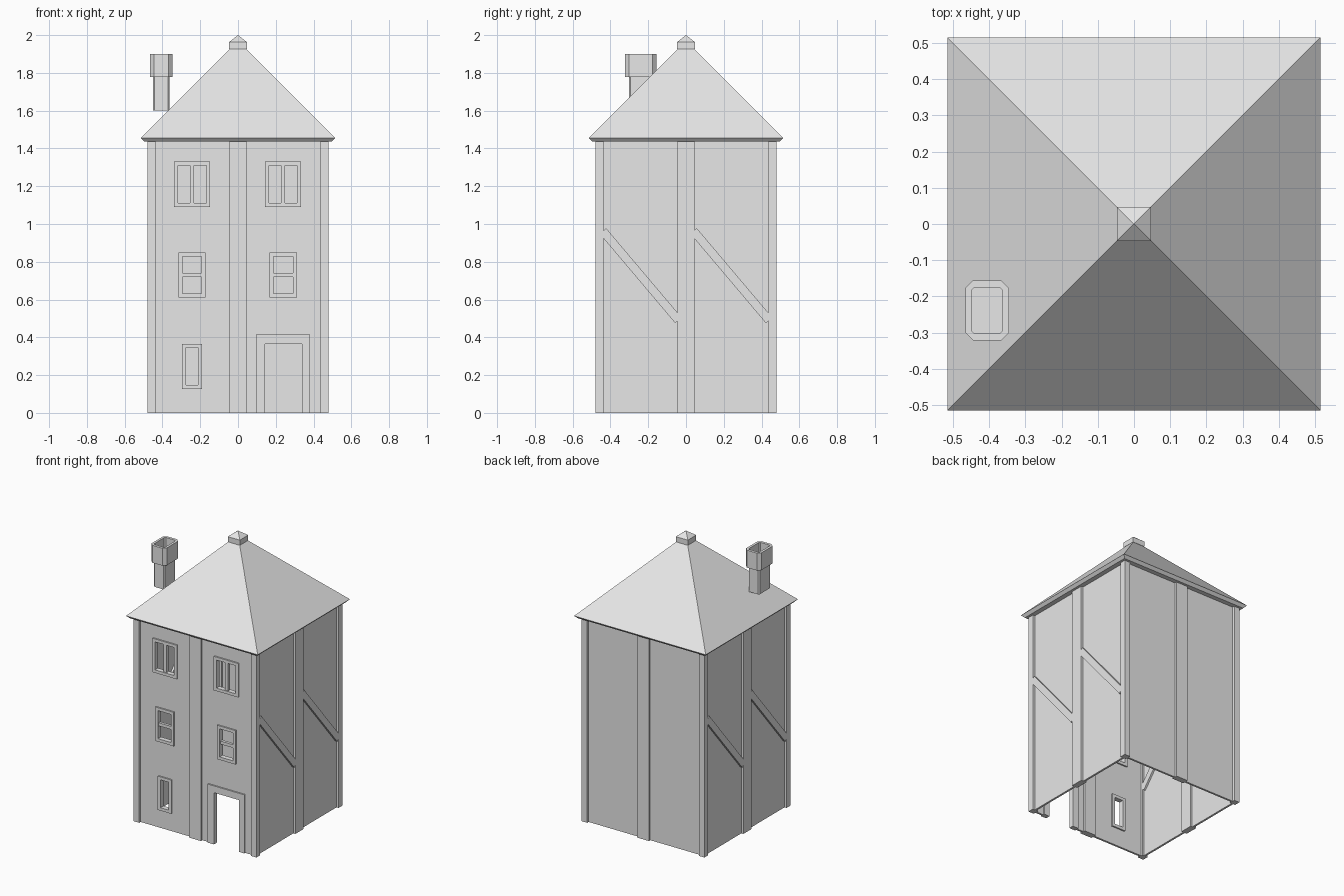
import bpy, bmesh, math
from mathutils import Vector

if "Cube" in bpy.data.objects:
    bpy.data.objects.remove(bpy.data.objects["Cube"])

GREY = bpy.data.materials.new("plain_grey")
GREY.diffuse_color = (0.8, 0.8, 0.8, 1)
GREY.use_nodes = True
GREY.node_tree.nodes["Principled BSDF"].inputs["Base Color"].default_value = GREY.diffuse_color


def finish(name, bm):
    bmesh.ops.recalc_face_normals(bm, faces=bm.faces)
    me = bpy.data.meshes.new(name)
    bm.to_mesh(me)
    bm.free()
    me.materials.append(GREY)
    ob = bpy.data.objects.new(name, me)
    bpy.context.collection.objects.link(ob)
    return ob


def loft(name, loops, cap=True, closed=False):
    """Skin a list of equally long 3D loops."""
    bm = bmesh.new()
    rings = [[bm.verts.new(p) for p in lp] for lp in loops]
    n = len(rings[0])
    pairs = list(zip(rings, rings[1:])) + ([(rings[-1], rings[0])] if closed else [])
    for a, b in pairs:
        for i in range(n):
            j = (i + 1) % n
            bm.faces.new((a[i], a[j], b[j], b[i]))
    if cap and not closed:
        bm.faces.new(rings[0])
        bm.faces.new(rings[-1])
    bmesh.ops.remove_doubles(bm, verts=bm.verts, dist=1e-5)
    return finish(name, bm)


def box(name, x0, x1, y0, y1, z0, z1):
    sq = [(x0, y0), (x1, y0), (x1, y1), (x0, y1)]
    return loft(name, [[(x, y, z) for x, y in sq] for z in (z0, z1)])


def square_loft(name, profile):
    """Four-sided turned shape from (half width, z) points."""
    return loft(name, [[(sx * h, sy * h, z) for sx, sy in ((-1, -1), (1, -1), (1, 1), (-1, 1))]
                       for h, z in profile])


def front_rect(x0, x1, z0, z1, y):
    return [(x0, y, z0), (x1, y, z0), (x1, y, z1), (x0, y, z1)]


def window_frame(name, cx, w, z0, z1, b=0.021):
    o, i, y0, y1 = (cx - w, cx + w, z0, z1), (cx - w + b, cx + w - b, z0 + b, z1 - b), -0.474, -0.44
    loft(name, [front_rect(*o, y0), front_rect(*o, y1), front_rect(*i, y1), front_rect(*i, y0)],
         closed=True)


def chamfered(cx, cy, hx, hy, c, z):
    return [(cx + x, cy + y, z) for x, y in
            ((-hx + c, -hy), (hx - c, -hy), (hx, -hy + c), (hx, hy - c),
             (hx - c, hy), (-hx + c, hy), (-hx, hy - c), (-hx, -hy + c))]


OUT, IN = 0.48, 0.437     # timber outer / inner faces
WO, WI = 0.464, 0.45      # wall panel faces
TOP = 1.445

# thin wall panels, open underneath
box("back_wall", -WO, WO, WI, WO, 0, TOP)
box("left_wall", -WO, -WI, -WO, WO, 0, TOP)
box("right_wall", WI, WO, -WO, WO, 0, TOP)
front = box("front_wall", -WO, WO, -WO, -WI, 0, TOP)

# windows: centre x, half width, bottom, top, bar direction
windows = [("upper_left", -0.243, 0.096, 1.09, 1.33, "v"), ("upper_right", 0.238, 0.096, 1.09, 1.33, "v"),
           ("middle_left", -0.243, 0.072, 0.61, 0.85, "h"), ("middle_right", 0.24, 0.072, 0.61, 0.85, "h"),
           ("lower_left", -0.243, 0.053, 0.127, 0.366, None)]
openings = [(0.12, 0.36, -0.1, 0.39)]
for n, cx, w, z0, z1, bar in windows:
    window_frame(n + "_window_frame", cx, w, z0, z1)
    openings.append((cx - w + 0.01, cx + w - 0.01, z0 + 0.01, z1 - 0.01))
    if bar == "v":
        box(n + "_window_bar", cx - 0.011, cx + 0.011, -0.467, -0.447, z0 + 0.01, z1 - 0.01)
    elif bar == "h":
        zc = (z0 + z1) / 2
        box(n + "_window_bar", cx - w + 0.01, cx + w - 0.01, -0.467, -0.447, zc - 0.011, zc + 0.011)

# cut the openings through the front wall
for x0, x1, z0, z1 in openings:
    cutter = box("cutter", x0, x1, -0.6, -0.3, z0, z1)
    cutter.hide_render = True
    mod = front.modifiers.new("opening", "BOOLEAN")
    mod.operation, mod.solver, mod.object = "DIFFERENCE", "EXACT", cutter
    bpy.context.view_layer.objects.active = front
    bpy.ops.object.modifier_apply(modifier=mod.name)
    bpy.data.objects.remove(cutter)

# door surround, an arch-less U profile
door = [(0.095, 0), (0.143, 0), (0.143, 0.366), (0.339, 0.366),
        (0.339, 0), (0.381, 0), (0.381, 0.414), (0.095, 0.414)]
loft("door_frame", [[(x, y, z) for x, z in door] for y in (-0.474, -0.44)])

# corner and middle timber posts
for sx, sy in ((-1, -1), (1, -1), (1, 1), (-1, 1)):
    xs, ys = sorted((sx * IN, sx * OUT)), sorted((sy * IN, sy * OUT))
    box("corner_post", *xs, *ys, 0, TOP)
for s in (-1, 1):
    d = sorted((s * IN, s * OUT))
    box("middle_post", -0.045, 0.045, *d, 0, TOP)
    box("side_middle_post", *d, -0.045, 0.045, 0, TOP)

# diagonal braces on both sides, rotated half a turn for the left
for s in (-1, 1):
    for y0 in (-0.44, 0.04):
        a, b = Vector((y0, 0.963)), Vector((y0 + 0.4, 0.49))
        d = (b - a).normalized()
        n = Vector((-d.y, d.x)) * 0.0225
        quad = (a + n, a - n, b - n, b + n)
        loft("brace", [[(s * x, s * p.x, p.y) for p in quad] for x in (IN, OUT)])

# roof with thin eaves, and its cap
square_loft("roof", [(0.497, 1.437), (0.515, 1.456), (0.02, 1.951)])
square_loft("roof_cap", [(0.047, 1.926), (0.047, 1.963), (0.0005, 2.0)])

# chimney stack and hollow pot
cx, cy = -0.406, -0.239
outer, inner = (0.06, 0.083, 0.021), (0.043, 0.064, 0.008)
loft("chimney_stack", [chamfered(cx, cy, *inner, z) for z in (1.60, 1.79)])
loft("chimney_top", [chamfered(cx, cy, *outer, 1.777), chamfered(cx, cy, *outer, 1.90),
                     chamfered(cx, cy, *inner, 1.90), chamfered(cx, cy, *inner, 1.777)], closed=True)
